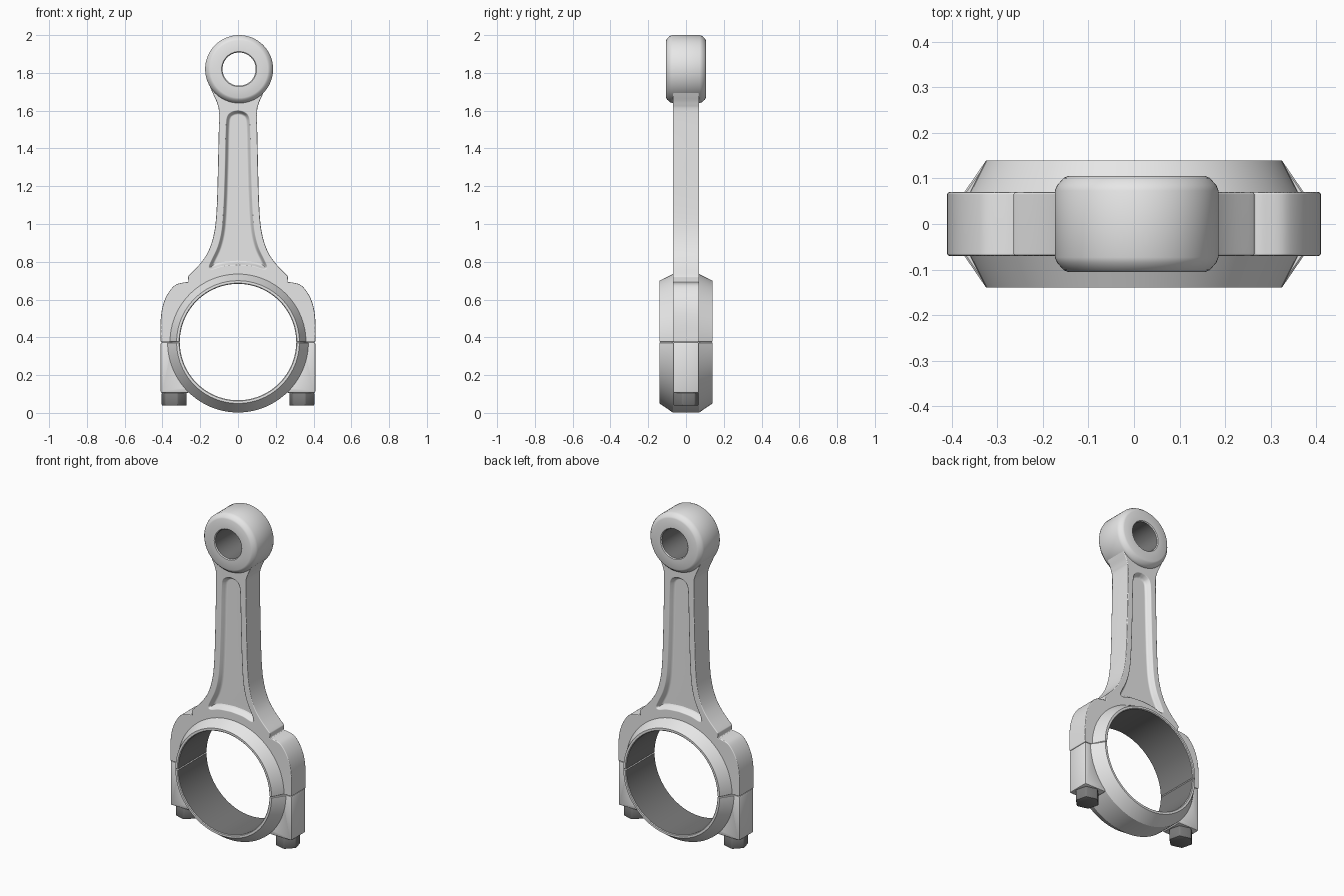
import bpy, bmesh, math
from mathutils import Vector

if "Cube" in bpy.data.objects:
    bpy.data.objects.remove(bpy.data.objects["Cube"])

BIG_Z, EYE_X, EYE_Z, HALF = 0.375, 0.006, 1.82, 0.07


def material(name, v):
    m = bpy.data.materials.new(name)
    m.diffuse_color = (v, v, v, 1)
    m.use_nodes = True
    m.node_tree.nodes["Principled BSDF"].inputs["Base Color"].default_value = m.diffuse_color
    return m


STEEL = material("light steel", 0.82)
DARK = material("dark steel", 0.2)


def activate(ob):
    bpy.ops.object.select_all(action='DESELECT')
    ob.select_set(True)
    bpy.context.view_layer.objects.active = ob


def make(name, bm, mat):
    bmesh.ops.recalc_face_normals(bm, faces=bm.faces)
    me = bpy.data.meshes.new(name)
    bm.to_mesh(me)
    bm.free()
    ob = bpy.data.objects.new(name, me)
    bpy.context.collection.objects.link(ob)
    me.materials.append(mat)
    return ob


def bevel(ob, width, angle, segments=2):
    activate(ob)
    mod = ob.modifiers.new("bevel", 'BEVEL')
    mod.width, mod.segments = width, segments
    mod.limit_method, mod.angle_limit = 'ANGLE', math.radians(angle)
    bpy.ops.object.modifier_apply(modifier=mod.name)


def smooth(ob, angle=32):
    activate(ob)
    bpy.ops.object.shade_smooth_by_angle(angle=math.radians(angle))


def curve(pts, steps=5):
    """Smooth open path through the points."""
    p = [Vector(q) for q in pts]
    p = [2 * p[0] - p[1]] + p + [2 * p[-1] - p[-2]]
    out = []
    for a, b, c, d in zip(p, p[1:], p[2:], p[3:]):
        for i in range(steps):
            t = i / steps
            out.append(0.5 * (2 * b + (c - a) * t + (2 * a - 5 * b + 4 * c - d) * t * t
                              + (3 * b - a - 3 * c + d) * t ** 3))
    return out + [p[-2]]


def arc(r, a0, a1, n=16):
    return [Vector((r * math.cos(math.radians(a0 + (a1 - a0) * i / n)),
                    BIG_Z + r * math.sin(math.radians(a0 + (a1 - a0) * i / n))))
            for i in range(n + 1)]


def mirrored(half):
    """Close a right-hand outline with its left-hand copy."""
    return half + [Vector((-p.x, p.y)) for p in reversed(half) if p.x > 1e-5]


def loft(name, layers, mat=STEEL):
    """Solid through equal-length outlines, given as (y, points)."""
    bm = bmesh.new()
    rows = [[bm.verts.new((p[0], y, p[1])) for p in pts] for y, pts in layers]
    n = len(rows[0])
    for lo, hi in zip(rows, rows[1:]):
        for i in range(n):
            bm.faces.new((lo[i], lo[(i + 1) % n], hi[(i + 1) % n], hi[i]))
    bm.faces.new(rows[0])
    bm.faces.new(rows[-1])
    return make(name, bm, mat)


def lathe(name, profile, x, z, a0, a1, n):
    """Revolve a closed (radius, y) profile about the y axis."""
    full = a1 - a0 == 360
    bm = bmesh.new()
    rows = []
    for i in range(n if full else n + 1):
        a = math.radians(a0 + (a1 - a0) * i / n)
        rows.append([bm.verts.new((x + r * math.cos(a), y, z + r * math.sin(a)))
                     for r, y in profile])
    k = len(profile)
    for i in range(n):
        lo, hi = rows[i], rows[(i + 1) % len(rows)]
        for j in range(k):
            bm.faces.new((lo[j], lo[(j + 1) % k], hi[(j + 1) % k], hi[j]))
    if not full:
        bm.faces.new(rows[0])
        bm.faces.new(rows[-1])
    return make(name, bm, STEEL)


def darken_bore(ob, x, z, r):
    """Dark material on the wall of a bore."""
    ob.data.materials.append(DARK)
    for f in ob.data.polygons:
        c = f.center
        if math.hypot(c.x - x, c.z - z) < r and abs(f.normal.y) < 0.3:
            f.material_index = 1


def inset(pts, d):
    """Move a closed counter-clockwise outline inward."""
    out = []
    for i, p in enumerate(pts):
        t = (pts[(i + 1) % len(pts)] - pts[i - 1]).normalized()
        out.append(p + Vector((-t.y, t.x)) * d)
    return out


# Rod: bearing arc, bolt shoulders, flare, beam and neck in one outline
shoulder = curve([(0.41, 0.375), (0.41, 0.48), (0.40, 0.56), (0.375, 0.625),
                  (0.335, 0.675), (0.29, 0.69), (0.262, 0.692)])
beam = curve([(0.265, 0.722), (0.20, 0.79), (0.155, 0.86), (0.125, 0.96), (0.112, 1.1),
              (0.105, 1.35), (0.101, 1.58), (0.109, 1.635), (0.128, 1.68), (0.15, 1.73)])
half = arc(0.335, 90, 0)[1:] + shoulder + beam + [Vector((0.08, 1.72))]
outline = [Vector((0, BIG_Z + 0.335))] + mirrored(half)
rod = loft("rod_beam", [(-HALF, outline), (HALF, outline)])
bevel(rod, 0.012, 45)

# Recessed web on both faces of the beam
pocket = mirrored(curve([(0, 0.785), (0.08, 0.778), (0.135, 0.762), (0.153, 0.773),
                         (0.138, 0.81), (0.106, 0.88), (0.085, 0.97), (0.075, 1.1),
                         (0.068, 1.3), (0.063, 1.51), (0.055, 1.57), (0.03, 1.593),
                         (0, 1.60)], 4))
for s in (-1, 1):
    cutter = loft("pocket_cutter", [(s * y, inset(pocket, d)) for y, d in
                                    ((0.085, -0.016), (0.071, -0.005), (0.066, 0.001),
                                     (0.048, 0.009), (0.041, 0.014), (0.037, 0.021))])
    cutter.hide_render = True
    activate(rod)
    mod = rod.modifiers.new("pocket", 'BOOLEAN')
    mod.operation, mod.solver, mod.object = 'DIFFERENCE', 'EXACT', cutter
    bpy.ops.object.modifier_apply(modifier=mod.name)
    bpy.data.objects.remove(cutter)
smooth(rod, 50)
mod = rod.modifiers.new("flat_faces", 'WEIGHTED_NORMAL')
mod.keep_sharp = True

# Split bearing ring, upper and lower halves, with dark bore
for name, start, r in (("upper_bearing_half", 0, 0.36), ("lower_bearing_half", 180, 0.373)):
    ring = [(0.308, -0.14), (0.325, -0.14), (r, -HALF), (r, HALF), (0.325, 0.14), (0.308, 0.14)]
    ob = lathe(name, ring, 0, BIG_Z, start, start + 180, 48)
    bevel(ob, 0.004, 70, 1)
    darken_bore(ob, 0, BIG_Z, 0.3085)
    smooth(ob, 25)

# Pin eye with dark bore
side = [(0.088, 0.10), (0.093, 0.105), (0.152, 0.105), (0.161, 0.101),
        (0.175, 0.085), (0.18, 0.073)]
eye = lathe("pin_eye", [(r, -y) for r, y in side] + side[::-1], EYE_X, EYE_Z, 0, 360, 64)
darken_bore(eye, EYE_X, EYE_Z, 0.0885)
smooth(eye, 40)

for side, s in (("left", -1), ("right", 1)):
    # Cap lug beside the lower bearing half
    lug = [Vector((s * p.x, p.y)) for p in
           [Vector((0.41, 0.375)), Vector((0.41, 0.105)), Vector((0.268, 0.105))]
           + arc(0.34, -46, 0)]
    ob = loft(side + "_cap_lug", [(-HALF, lug), (HALF, lug)])
    bevel(ob, 0.01, 45)
    smooth(ob)
    # Hexagonal bolt head
    bm = bmesh.new()
    bmesh.ops.create_cone(bm, cap_ends=True, segments=6, radius1=0.07, radius2=0.07, depth=0.07)
    for v in bm.verts:
        a = math.radians(15)
        x, y = v.co.x, v.co.y
        v.co = (x * math.cos(a) - y * math.sin(a) + s * 0.338,
                x * math.sin(a) + y * math.cos(a), v.co.z + 0.073)
    ob = make(side + "_bolt_head", bm, DARK)
    bevel(ob, 0.007, 50)
    smooth(ob)
